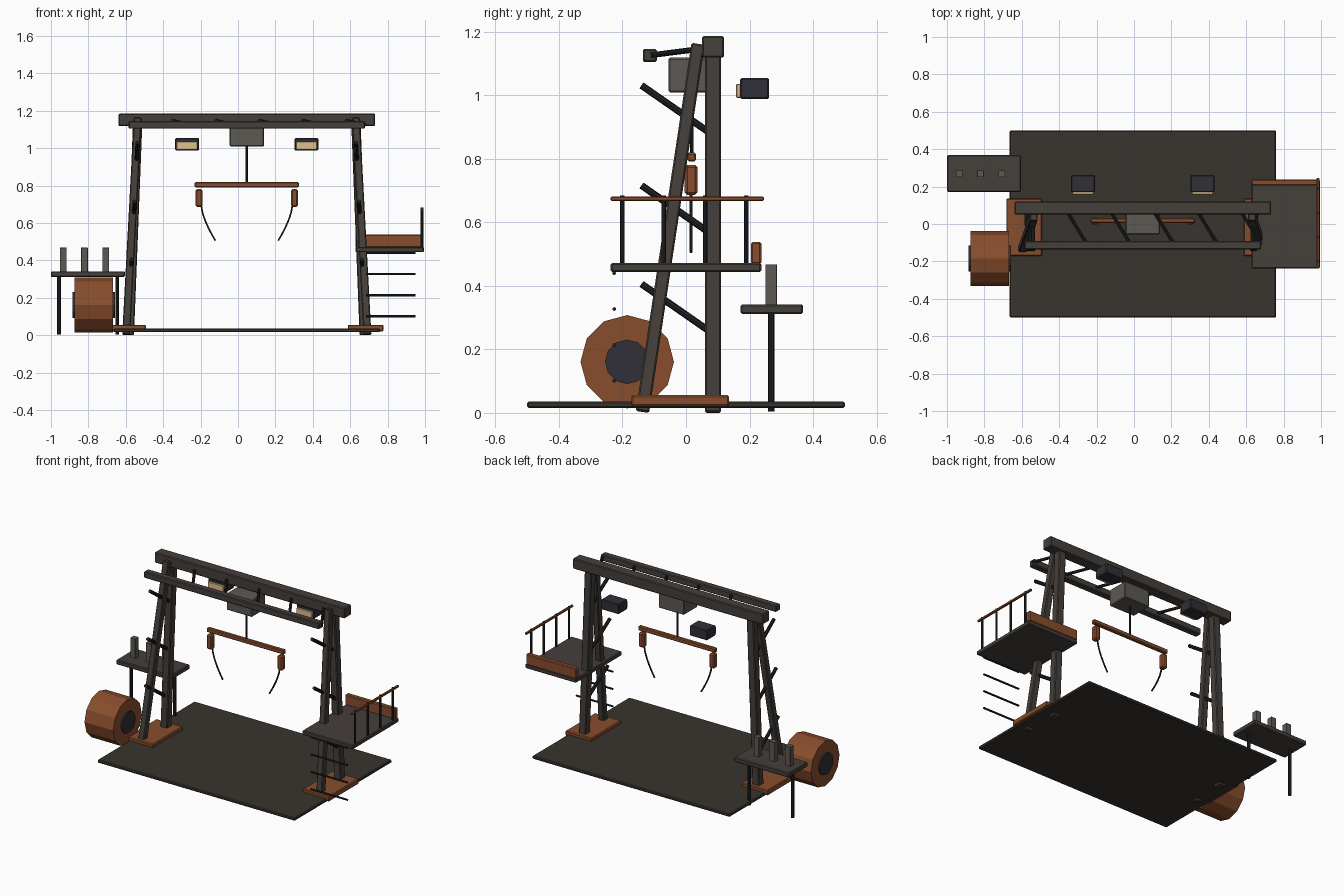
import bpy, math
from mathutils import Vector, Matrix

if "Cube" in bpy.data.objects:
    bpy.data.objects.remove(bpy.data.objects["Cube"])

CX = 0.047  # centre line of the gantry


def mat(name, r, g, b):
    m = bpy.data.materials.new(name)
    m.diffuse_color = (r, g, b, 1)
    m.use_nodes = True
    m.node_tree.nodes["Principled BSDF"].inputs["Base Color"].default_value = m.diffuse_color
    return m


STEEL = mat("brown_steel", 0.06, 0.05, 0.043)
RUST = mat("rust_orange", 0.25, 0.075, 0.026)
DARK = mat("dark_blue", 0.03, 0.03, 0.038)
BLACK = mat("black_rod", 0.015, 0.016, 0.018)
GREY = mat("warm_grey", 0.11, 0.1, 0.088)
FLOOR = mat("floor_brown", 0.04, 0.034, 0.027)
CREAM = mat("lamp_cream", 0.75, 0.52, 0.27)


def finish(ob, name, m, bevel=0):
    ob.name = name
    ob.data.materials.append(m)
    if bevel:
        b = ob.modifiers.new("bevel", 'BEVEL')
        b.width, b.segments = bevel, 1
    return ob


def box(name, m, x, y, z, bevel=0.005):
    """Box from (min, max) ranges on each axis."""
    bpy.ops.mesh.primitive_cube_add(size=1)
    ob = bpy.context.object
    c = [(a + b) / 2 for a, b in (x, y, z)]
    s = [b - a for a, b in (x, y, z)]
    ob.data.transform(Matrix.Translation(c) @ Matrix.Diagonal((*s, 1)))
    return finish(ob, name, m, bevel)


def bar(name, m, p, q, w, d):
    """Square bar running from p to q."""
    p, q = Vector(p), Vector(q)
    bpy.ops.mesh.primitive_cube_add(size=1)
    ob = bpy.context.object
    zax = (q - p).normalized()
    xax = Vector((0, 1, 0)).cross(zax).normalized()
    rot = Matrix((xax, zax.cross(xax), zax)).transposed().to_4x4()
    ob.data.transform(Matrix.Translation((p + q) / 2) @ rot @ Matrix.Diagonal((w, d, (q - p).length, 1)))
    return finish(ob, name, m, 0.005)


def rod(name, m, p, q, r, sides=8):
    p, q = Vector(p), Vector(q)
    bpy.ops.mesh.primitive_cylinder_add(vertices=sides, radius=r, depth=(q - p).length)
    ob = bpy.context.object
    rot = (q - p).to_track_quat('Z', 'Y').to_matrix().to_4x4()
    ob.data.transform(Matrix.Translation((p + q) / 2) @ rot)
    return finish(ob, name, m)


# floor plate
box("floor_plate", FLOOR, (-0.665, 0.76), (-0.5, 0.5), (0.02, 0.04))

# A-frame towers, mirrored about the gantry centre line
for side, s in (("left", -1), ("right", 1)):
    def X(o):
        return CX + s * o
    bar(side + "_rear_leg", STEEL, (X(0.628), 0.085, 0.005), (X(0.583), 0.085, 1.15), 0.05, 0.05)
    bar(side + "_front_leg", STEEL, (X(0.645), -0.137, 0.008), (X(0.583), 0.038, 1.165), 0.042, 0.042)
    box(side + "_foot_pad", RUST, tuple(sorted((X(0.54), X(0.73)))), (-0.172, 0.135), (0.025, 0.06))
    for i, z in enumerate((1.035, 0.72, 0.41)):
        def lean(h):
            return X(0.636 - 0.05 * h)
        rod(f"{side}_brace_{i}", BLACK, (lean(z), -0.14, z), (lean(z - 0.16), 0.09, z - 0.16), 0.011)
    # hanging pad and rope at each end of the spreader
    px = X(0.255)
    box(side + "_spreader_pad", RUST, (px - 0.019, px + 0.019), (-0.004, 0.036), (0.69, 0.785), 0.008)
    cu = bpy.data.curves.new(side + "_rope", 'CURVE')
    cu.dimensions, cu.bevel_depth, cu.bevel_resolution = '3D', 0.005, 1
    cu.use_fill_caps = True
    sp = cu.splines.new('POLY')
    sp.points.add(6)
    for i, pt in enumerate(sp.points):
        t = i / 6
        pt.co = (X(0.243 - 0.075 * t ** 1.5), 0.016, 0.695 - 0.185 * t, 1)
    rope = bpy.data.objects.new(side + "_rope", cu)
    bpy.context.collection.objects.link(rope)
    cu.materials.append(BLACK)
    # work lamp
    lx = X(0.319)
    box(side + "_lamp_body", DARK, (lx - 0.064, lx + 0.064), (0.17, 0.262), (0.992, 1.058))
    box(side + "_lamp_lens", CREAM, (lx - 0.056, lx + 0.056), (0.158, 0.174), (0.996, 1.04), 0.002)

# top beams and the slanted ties between them
box("rear_top_beam", STEEL, (-0.638, 0.733), (0.05, 0.12), (1.122, 1.19))
box("front_top_beam", STEEL, (-0.585, 0.68), (-0.136, -0.092), (1.108, 1.15))
for i in range(5):
    x = -0.36 + 0.2326 * i
    rod(f"beam_tie_{i}", BLACK, (x + 0.11, -0.11, 1.13), (x, 0.07, 1.153), 0.009)

# hoist
box("hoist_box", GREY, (CX - 0.092, CX + 0.092), (-0.055, 0.085), (1.013, 1.122))
rod("hoist_cable", BLACK, (CX, 0.018, 0.81), (CX, 0.018, 1.03), 0.006)
box("spreader_bar", RUST, (-0.232, 0.326), (0.005, 0.031), (0.795, 0.823))

# raised platform with railing and rungs
box("platform_deck", STEEL, (0.628, 0.995), (-0.237, 0.237), (0.448, 0.476))
box("platform_toe_board", RUST, (0.628, 0.99), (0.205, 0.237), (0.473, 0.542))
for i in range(4):
    y = -0.2 + 0.13 * i
    rod(f"rail_post_{i}", BLACK, (0.984, y, 0.47), (0.984, y, 0.688), 0.007)
    z = 0.105 + 0.113 * i
    rod(f"ladder_rung_{i}", BLACK, (0.685, -0.226, z), (0.95, -0.226, z), 0.006)
box("top_rail", RUST, (0.977, 0.992), (-0.237, 0.245), (0.671, 0.685), 0.003)

# side table with three blocks
box("table_top", STEEL, (-1.0, -0.605), (0.172, 0.368), (0.315, 0.346))
for i, x in enumerate((-0.957, -0.645)):
    rod(f"table_leg_{i}", BLACK, (x, 0.268, 0.008), (x, 0.268, 0.32), 0.01)
for i in range(3):
    x = -0.935 + 0.114 * i
    box(f"table_block_{i}", GREY, (x - 0.018, x + 0.018), (0.25, 0.286), (0.342, 0.472), 0.001)

# cable drum, twelve-sided
rod("drum", RUST, (-0.875, -0.185, 0.165), (-0.668, -0.185, 0.165), 0.147, 12)
rod("drum_hub", DARK, (-0.884, -0.185, 0.165), (-0.658, -0.185, 0.165), 0.07, 12)

# stand the model on the ground
bpy.context.view_layer.update()
low = min((o.matrix_world @ Vector(c)).z for o in bpy.data.objects for c in o.bound_box)
for o in bpy.data.objects:
    o.location.z -= low
